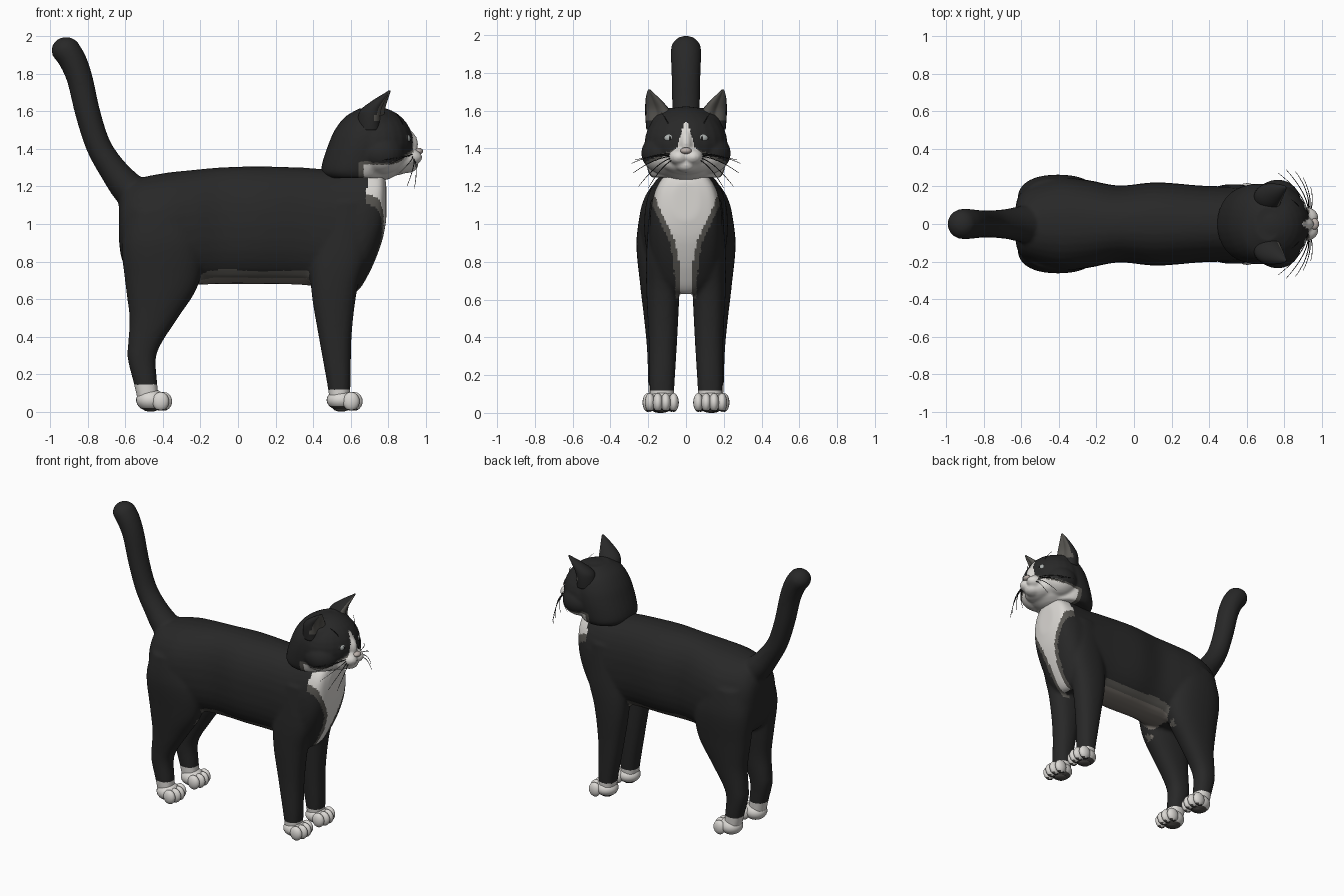
import bpy, bmesh, math
from mathutils import Vector, Matrix

if "Cube" in bpy.data.objects:
    bpy.data.objects.remove(bpy.data.objects["Cube"])


def material(name, rgb):
    m = bpy.data.materials.new(name)
    m.diffuse_color = (*rgb, 1)
    m.use_nodes = True
    m.node_tree.nodes["Principled BSDF"].inputs["Base Color"].default_value = m.diffuse_color
    return m


BLACK = material("black fur", (0.021, 0.021, 0.021))
WHITE = material("white fur", (0.70, 0.68, 0.65))
GREY = material("grey fur edge", (0.10, 0.095, 0.085))
BELLY = material("taupe belly", (0.19, 0.17, 0.15))
EYE = material("pale eye", (0.42, 0.45, 0.44))
NOSE = material("nose", (0.48, 0.42, 0.39))
PAD = material("dark pads", (0.07, 0.065, 0.06))


def spline(rows, n=5):
    """Catmull-Rom resampling of section tuples."""
    out = []
    for i in range(len(rows) - 1):
        p = [rows[max(i - 1, 0)], rows[i], rows[i + 1], rows[min(i + 2, len(rows) - 1)]]
        for k in range(n):
            t = k / n
            out.append([0.5 * (2 * b + (c - a) * t + (2 * a - 5 * b + 4 * c - d) * t * t
                               + (3 * b - a - 3 * c + d) * t ** 3) for a, b, c, d in zip(*p)])
    return out + [list(rows[-1])]


def oval(n=32, p=2.3):
    for i in range(n):
        a = 2 * math.pi * i / n
        c, s = math.cos(a), math.sin(a)
        yield math.copysign(abs(c) ** (2 / p), c), math.copysign(abs(s) ** (2 / p), s)


def skin(bm, rings):
    vs = [[bm.verts.new(p) for p in r] for r in rings]
    n = len(vs[0])
    faces = [bm.faces.new((a[i], a[(i + 1) % n], b[(i + 1) % n], b[i]))
             for a, b in zip(vs, vs[1:]) for i in range(n)]
    faces += [bm.faces.new(vs[0][::-1]), bm.faces.new(vs[-1])]
    bmesh.ops.recalc_face_normals(bm, faces=faces)


def upright(bm, rows, side=1, p=2.3):
    """Loft up z; rows are (z, x min, x max, y centre, y half width)."""
    skin(bm, [[((x0 + x1) / 2 + (x1 - x0) / 2 * c, side * yc + hy * s, z) for c, s in oval(p=p)]
              for z, x0, x1, yc, hy in spline(rows)])


def ball(bm, loc, rad, seg=24):
    bmesh.ops.create_uvsphere(bm, u_segments=seg, v_segments=seg * 2 // 3, radius=1,
                              matrix=Matrix.Translation(loc) @ Matrix.Diagonal((*rad, 1)))


def finish(bm, name, mats, rule=None, voxel=0, smooth=5):
    me = bpy.data.meshes.new(name)
    bm.to_mesh(me)
    bm.free()
    ob = bpy.data.objects.new(name, me)
    bpy.context.collection.objects.link(ob)
    if voxel:
        r = ob.modifiers.new("blend", 'REMESH')
        r.mode, r.voxel_size = 'VOXEL', voxel
        s = ob.modifiers.new("soften", 'SMOOTH')
        s.factor, s.iterations = 0.5, smooth
        dg = bpy.context.evaluated_depsgraph_get()
        me = bpy.data.meshes.new_from_object(ob.evaluated_get(dg))
        ob.modifiers.clear()
        ob.data = me
    me.materials.clear()
    for m in mats:
        me.materials.append(m)
    for f in me.polygons:
        f.use_smooth = True
        f.material_index = rule(f.center, f.normal) if rule else 0
    return ob


def lerp(table, z):
    for (z0, w0), (z1, w1) in zip(table, table[1:]):
        if z0 <= z <= z1:
            return w0 + (w1 - w0) * (z - z0) / (z1 - z0)
    return 0


# Body: torso, legs and tail blended into one skin
bm = bmesh.new()
torso = [(-0.635, 1.10, 0.92, 0.06), (-0.615, 1.17, 0.80, 0.15), (-0.55, 1.235, 0.72, 0.205),
         (-0.40, 1.27, 0.67, 0.25), (-0.25, 1.287, 0.675, 0.235), (-0.08, 1.302, 0.68, 0.205),
         (0.12, 1.307, 0.68, 0.222), (0.35, 1.30, 0.675, 0.205), (0.50, 1.29, 0.65, 0.20),
         (0.62, 1.30, 0.63, 0.195), (0.70, 1.30, 0.74, 0.185), (0.765, 1.28, 0.90, 0.15),
         (0.79, 1.22, 1.02, 0.07)]
skin(bm, [[(x, hy * c, (t + b) / 2 + (t - b) / 2 * s) for c, s in oval()]
          for x, t, b, hy in spline(torso)])
front_leg = [(0.04, 0.49, 0.59, 0.128, 0.06), (0.15, 0.475, 0.60, 0.127, 0.066),
             (0.40, 0.43, 0.605, 0.122, 0.076), (0.65, 0.39, 0.635, 0.122, 0.088),
             (0.85, 0.39, 0.69, 0.118, 0.092), (1.12, 0.44, 0.70, 0.105, 0.085)]
hind_leg = [(0.04, -0.53, -0.42, 0.14, 0.055), (0.15, -0.555, -0.43, 0.14, 0.06),
            (0.28, -0.587, -0.438, 0.138, 0.066), (0.37, -0.585, -0.405, 0.137, 0.072),
            (0.50, -0.578, -0.32, 0.137, 0.085), (0.68, -0.60, -0.21, 0.135, 0.108),
            (0.90, -0.62, -0.19, 0.135, 0.128), (1.08, -0.58, -0.28, 0.125, 0.115)]
for side in (1, -1):
    upright(bm, front_leg, side)
    upright(bm, hind_leg, side)
tail = spline([(-0.50, 1.12, 0.10), (-0.585, 1.19, 0.09), (-0.67, 1.295, 0.074), (-0.745, 1.42, 0.067),
               (-0.80, 1.59, 0.067), (-0.842, 1.77, 0.069), (-0.88, 1.87, 0.073), (-0.912, 1.92, 0.074)])
rings = []
for i, (x, z, r) in enumerate(tail):
    a, b = tail[max(i - 1, 0)], tail[min(i + 1, len(tail) - 1)]
    t = Vector((b[0] - a[0], 0, b[1] - a[1])).normalized()
    n = Vector((t.z, 0, -t.x))
    rings.append([Vector((x, 0, z)) + r * c * n + Vector((0, r * 1.1 * s, 0)) for c, s in oval(p=2)])
skin(bm, rings)
ball(bm, (-0.916, 0, 1.925), (0.078, 0.08, 0.072))

BIB = [(0.60, 0.026), (0.80, 0.036), (0.90, 0.055), (1.0, 0.10), (1.1, 0.148), (1.22, 0.19), (1.35, 0.20)]


def body_colour(c, n):
    ay = abs(c.y)
    if c.z < (0.115 if c.x > 0 else 0.145):
        return 1
    if c.x > 0.55 and n.x > 0.05 and c.z > 0.61:
        w = lerp(BIB, c.z)
        if ay < w and (c.x > 0.67 or c.z < 0.95):
            return 1
        if ay < w + 0.03 and (c.x > 0.64 or c.z < 0.95):
            return 2
    if n.z < -0.45 and -0.25 < c.x < 0.42 and 0.6 < c.z < 0.78 and ay < 0.15:
        return 3 if ay < 0.11 else 2
    return 0


finish(bm, "body", [BLACK, WHITE, GREY, BELLY], body_colour, 0.0125)

# Head with neck ruff, cheeks, muzzle and chin
bm = bmesh.new()
upright(bm, [(1.245, 0.47, 0.785, 0, 0.18), (1.275, 0.445, 0.80, 0, 0.20), (1.33, 0.45, 0.83, 0, 0.21),
             (1.42, 0.48, 0.86, 0, 0.215), (1.50, 0.515, 0.87, 0, 0.205), (1.57, 0.57, 0.85, 0, 0.17),
             (1.615, 0.645, 0.78, 0, 0.09)], p=2.1)
ball(bm, (0.735, 0, 1.425), (0.20, 0.22, 0.198))
ball(bm, (0.875, 0, 1.425), (0.085, 0.045, 0.085))
ball(bm, (0.90, 0, 1.312), (0.06, 0.06, 0.04))
ball(bm, (0.835, 0, 1.325), (0.10, 0.13, 0.065))
for s in (1, -1):
    ball(bm, (0.765, s * 0.115, 1.375), (0.125, 0.122, 0.11))
    ball(bm, (0.912, s * 0.036, 1.355), (0.07, 0.055, 0.045))


def head_colour(c, n):
    ay, z = abs(c.y), c.z
    if c.x > 0.84 and 1.38 < z < 1.54 and ay < 0.008 + (1.54 - z) * 0.3:
        return 1
    if c.x > 0.84 and z < 1.41 and ay < 0.045 + (1.41 - z) * 1.1:
        return 1
    if z < 1.41 - 0.45 * ay and c.x > 0.67:
        return 1
    if z < 1.425 - 0.45 * ay and c.x > 0.645:
        return 2
    return 0


finish(bm, "head", [BLACK, WHITE, GREY], head_colour, 0.0095, 4)

for s, tag in ((1, "left"), (-1, "right")):
    # Ears with a hollowed grey inside facing forward and out
    bm = bmesh.new()
    rows = spline([(1.50, 0.635, 0.81, 0.055, 0.212), (1.56, 0.638, 0.81, 0.065, 0.217),
                   (1.61, 0.655, 0.812, 0.09, 0.218), (1.66, 0.72, 0.815, 0.135, 0.215),
                   (1.70, 0.785, 0.817, 0.178, 0.206), (1.712, 0.803, 0.815, 0.19, 0.20)])
    rings = []
    for z, x0, x1, y0, y1 in rows:
        ring = []
        for i in range(32):
            a = 2 * math.pi * i / 32
            k = 1 - 0.6 * max(0, math.cos(a - 0.3)) ** 2
            ring.append(((x0 + x1) / 2 + (x1 - x0) / 2 * k * math.cos(a),
                         s * ((y0 + y1) / 2 + (y1 - y0) / 2 * k * math.sin(a)), z))
        rings.append(ring)
    skin(bm, rings)
    finish(bm, tag + "_ear", [BLACK, GREY],
           lambda c, n: int(n.x > 0.45 and c.z > 1.55))

    # Eyes: pale ball with a dark pupil, dark rim
    for part, loc, rad, mat in (("eye_rim", (0.886, 0.083, 1.455), (0.028, 0.043, 0.032), BLACK),
                                ("eye", (0.891, 0.083, 1.455), (0.028, 0.036, 0.025), EYE),
                                ("pupil", (0.905, 0.085, 1.455), (0.0165, 0.009, 0.016), BLACK)):
        bm = bmesh.new()
        ball(bm, (loc[0], s * loc[1], loc[2]), rad)
        finish(bm, tag + "_" + part, [mat])

    # Paws: rounded foot, four toes, dark pads beneath
    for name, x, y, h in (("front_paw", 0.555, 0.128, 0.115), ("hind_paw", -0.46, 0.14, 0.12)):
        bm = bmesh.new()
        ball(bm, (x - 0.005, s * y, 0.062), (0.078, 0.078, h - 0.06))
        for k in (-1.5, -0.5, 0.5, 1.5):
            ball(bm, (x + 0.072 - 0.016 * abs(k), s * y + k * 0.042, 0.055),
                 (0.045, 0.027, 0.05), 16)
        finish(bm, tag + "_" + name, [WHITE, PAD],
               lambda c, n: int(n.z < -0.75 and c.z < 0.03))
        bm = bmesh.new()
        ball(bm, (x - 0.005, s * y, 0.02), (0.045, 0.042, 0.02), 16)
        finish(bm, tag + "_" + name + "_pad", [PAD])

    # Whiskers: thin drooping hairs on the muzzle and brows
    cu = bpy.data.curves.new(tag + "_whiskers", 'CURVE')
    cu.dimensions, cu.bevel_depth, cu.bevel_resolution = '3D', 0.0028, 0
    cu.materials.append(BLACK)
    hairs = [((0.93, 0.07, 1.37), (0.92, 0.17, 1.375), (0.81, 0.29, 1.32)),
             ((0.93, 0.075, 1.36), (0.94, 0.17, 1.35), (0.86, 0.28, 1.27)),
             ((0.935, 0.075, 1.35), (0.95, 0.15, 1.33), (0.90, 0.25, 1.20)),
             ((0.94, 0.07, 1.34), (0.96, 0.13, 1.31), (0.94, 0.20, 1.19)),
             ((0.92, 0.075, 1.365), (0.90, 0.17, 1.36), (0.77, 0.27, 1.34)),
             ((0.885, 0.08, 1.50), (0.88, 0.10, 1.55), (0.84, 0.13, 1.59))]
    for pts in hairs:
        sp = cu.splines.new('NURBS')
        sp.points.add(2)
        for q, r, (x, y, z) in zip(sp.points, (1, 0.9, 0.4), pts):
            q.co, q.radius = (x, s * y, z, 1), r
        sp.order_u, sp.use_endpoint_u, sp.resolution_u = 3, True, 6
    bpy.context.collection.objects.link(bpy.data.objects.new(tag + "_whiskers", cu))

# Nose and mouth line
bm = bmesh.new()
ball(bm, (0.962, 0, 1.388), (0.024, 0.03, 0.018))
finish(bm, "nose", [NOSE])
bm = bmesh.new()
for s in (1, -1):
    ball(bm, (0.945, s * 0.025, 1.322), (0.014, 0.03, 0.004), 12)
finish(bm, "mouth", [GREY])
